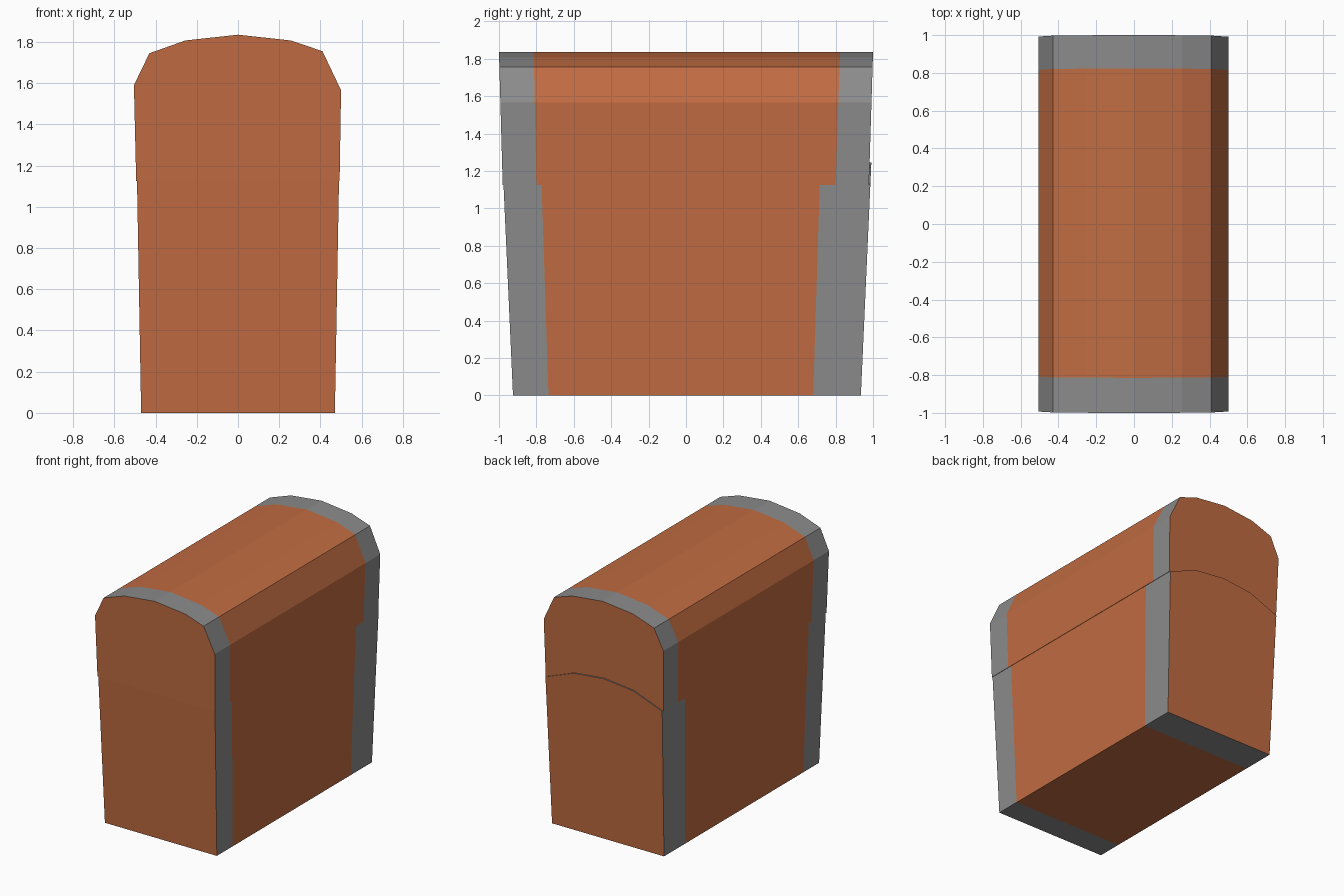
import bpy, bmesh

if "Cube" in bpy.data.objects:
    bpy.data.objects.remove(bpy.data.objects["Cube"])


def material(name, rgb):
    m = bpy.data.materials.new(name)
    m.diffuse_color = (*rgb, 1)
    m.use_nodes = True
    m.node_tree.nodes["Principled BSDF"].inputs["Base Color"].default_value = m.diffuse_color
    return m


wood = material("orange wood", (0.53, 0.15, 0.054))
metal = material("grey metal", (0.258, 0.258, 0.258))


def banded_prism(name, profile, stations, z0):
    """Loft an (x, z) profile through leaning y stations given as (y at z0, lean per unit z)."""
    bm = bmesh.new()
    rings = [[bm.verts.new((x, y + lean * (z - z0), z)) for x, z in profile]
             for y, lean in stations]
    n = len(profile)
    # strips along the length: the two outer strips are metal bands
    for s, (a, b) in enumerate(zip(rings, rings[1:])):
        for i in range(n):
            j = (i + 1) % n
            f = bm.faces.new((a[i], a[j], b[j], b[i]))
            f.material_index = 0 if s == 1 else 1
    # wooden end panels
    bm.faces.new(rings[0])
    bm.faces.new(rings[-1][::-1])
    bmesh.ops.recalc_face_normals(bm, faces=bm.faces)
    mesh = bpy.data.meshes.new(name)
    bm.to_mesh(mesh)
    bm.free()
    mesh.materials.append(wood)
    mesh.materials.append(metal)
    obj = bpy.data.objects.new(name, mesh)
    bpy.context.collection.objects.link(obj)
    return obj


# Tapered body, whose arched back panel stands slightly proud of the lid
banded_prism("chest_body",
             [(-0.47, 0), (0.47, 0), (0.49, 1.125), (0.25, 1.218), (0, 1.245),
              (-0.25, 1.218), (-0.49, 1.125)],
             [(-0.925, -0.045), (-0.735, -0.033), (0.68, 0.031), (0.935, 0.045)], 0)

# Rounded lid
banded_prism("chest_lid",
             [(-0.494, 1.125), (0.493, 1.125), (0.50, 1.565), (0.41, 1.755),
              (0.255, 1.807), (0, 1.835), (-0.255, 1.807), (-0.43, 1.745),
              (-0.505, 1.59)],
             [(-0.98, -0.0282), (-0.80, -0.02), (0.80, 0.033), (0.978, 0.031)], 1.125)
